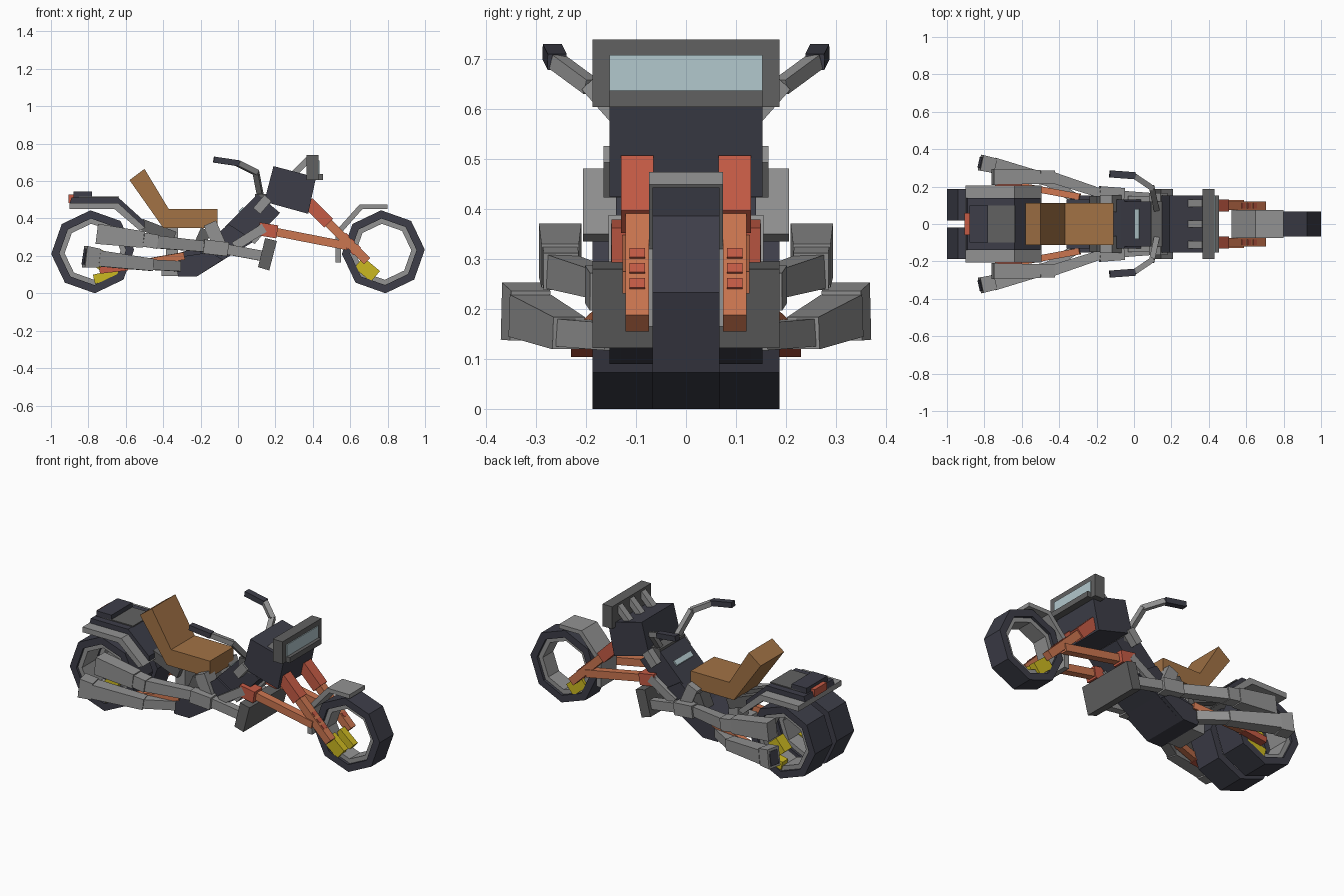
import bpy, bmesh, math
from mathutils import Vector

def material(name, rgb):
    m = bpy.data.materials.new(name)
    m.diffuse_color = (*rgb, 1)
    return m

DARK = material("dark_paint", (0.047, 0.048, 0.066))
GREY = material("light_metal", (0.29, 0.29, 0.29))
STEEL = material("dark_metal", (0.12, 0.12, 0.12))
BROWN = material("leather", (0.36, 0.17, 0.06))
ORANGE = material("orange_paint", (0.60, 0.18, 0.08))
RED = material("red_paint", (0.56, 0.105, 0.06))
YELLOW = material("yellow_paint", (0.60, 0.48, 0.015))
GLASS = material("pale_glass", (0.45, 0.58, 0.61))

def finish(name, bm, mat, mirror):
    bmesh.ops.recalc_face_normals(bm, faces=bm.faces)
    me = bpy.data.meshes.new(name)
    bm.to_mesh(me)
    bm.free()
    me.materials.append(mat)
    ob = bpy.data.objects.new(name, me)
    bpy.context.collection.objects.link(ob)
    if mirror:
        mod = ob.modifiers.new("mirror", 'MIRROR')
        mod.use_axis = (False, True, False)
        mod.use_clip = False
        mod.use_mirror_merge = False
    return ob

def prism(name, mat, pts, y0, y1=None):
    """Side outline in x,z extruded in y; a single width means centred."""
    mirror = y1 is not None
    if not mirror:
        y0, y1 = -y0, y0
    bm = bmesh.new()
    a = [bm.verts.new((x, y0, z)) for x, z in pts]
    b = [bm.verts.new((x, y1, z)) for x, z in pts]
    bm.faces.new(a)
    bm.faces.new(b[::-1])
    for i in range(len(pts)):
        j = (i + 1) % len(pts)
        bm.faces.new((a[i], b[i], b[j], a[j]))
    return finish(name, bm, mat, mirror)

def box(name, mat, x0, x1, z0, z1, y0, y1=None):
    return prism(name, mat, [(x0, z0), (x1, z0), (x1, z1), (x0, z1)], y0, y1)

def beam(name, mat, a, b, size_a, size_b=None, mirror=True):
    """Box or taper from a to b; sizes are (sideways, upward)."""
    a, b = Vector(a), Vector(b)
    d = (b - a).normalized()
    side = d.cross(Vector((0, 0, 1))).normalized()
    up = side.cross(d)
    bm = bmesh.new()
    loops = []
    for p, (w, h) in ((a, size_a), (b, size_b or size_a)):
        loops.append([bm.verts.new(p + side * (sx * w / 2) + up * (sz * h / 2))
                      for sx, sz in ((-1, -1), (1, -1), (1, 1), (-1, 1))])
    bm.faces.new(loops[0])
    bm.faces.new(loops[1])
    for i in range(4):
        j = (i + 1) % 4
        bm.faces.new((loops[0][i], loops[0][j], loops[1][j], loops[1][i]))
    return finish(name, bm, mat, mirror)

def ring(name, mat, cx, cz, r_out, r_in, y0, y1, mirror):
    """Eight-sided wheel ring."""
    bm = bmesh.new()
    section = ((r_out, y0), (r_out, y1), (r_in, y1), (r_in, y0))
    loops = []
    for i in range(8):
        t = math.radians(45 * i + 3)
        loops.append([bm.verts.new((cx + r * math.cos(t), y, cz + r * math.sin(t)))
                      for r, y in section])
    for i in range(8):
        p, q = loops[i], loops[(i + 1) % 8]
        for k in range(4):
            m = (k + 1) % 4
            bm.faces.new((p[k], p[m], q[m], q[k]))
    return finish(name, bm, mat, mirror)

# wheels
ring("front_tire", DARK, 0.777, 0.222, 0.222, 0.178, -0.067, 0.067, False)
ring("front_rim", GREY, 0.777, 0.222, 0.18, 0.15, -0.05, 0.05, False)
ring("rear_tire", DARK, -0.777, 0.222, 0.222, 0.178, 0.02, 0.187, True)
ring("rear_rim", GREY, -0.777, 0.222, 0.18, 0.15, 0.035, 0.172, True)

# front fender
prism("front_fender", GREY, [(0.52, 0.165), (0.52, 0.33), (0.65, 0.475), (0.80, 0.475),
      (0.80, 0.45), (0.665, 0.45), (0.55, 0.32), (0.55, 0.165)], 0.074)

# front fork, with small raised marks
top, mid, low = Vector((0.375, 0.098, 0.485)), Vector((0.485, 0.098, 0.375)), Vector((0.69, 0.098, 0.172))
beam("fork_upper", RED, top, mid, (0.065, 0.065))
beam("fork_lower", ORANGE, mid, low, (0.047, 0.047))
for i, t in enumerate((0.40, 0.55, 0.70)):
    p = mid.lerp(low, t)
    d = (low - mid).normalized() * 0.013
    beam("fork_mark_%d" % i, RED, p - d, p + d, (0.031, 0.056))
beam("front_brake", YELLOW, (0.645, 0.045, 0.165), (0.735, 0.045, 0.09), (0.042, 0.075))

# front swingarm
beam("front_arm", ORANGE, (0.19, 0.105, 0.33), (0.585, 0.105, 0.253), (0.045, 0.045))
beam("front_arm_mount", RED, (0.11, 0.112, 0.345), (0.21, 0.112, 0.328), (0.075, 0.07))

# head fairing and windshield
prism("head_fairing", DARK, [(0.19, 0.68), (0.417, 0.62), (0.375, 0.425), (0.14, 0.49)], 0.153)
box("windshield_frame", STEEL, 0.365, 0.43, 0.605, 0.74, 0.187)
box("windshield_pane", GLASS, 0.427, 0.435, 0.638, 0.709, 0.153)
box("windshield_ledge", STEEL, 0.43, 0.455, 0.605, 0.638, 0.153)
beam("windshield_strut", GREY, (0.28, 0.112, 0.62), (0.375, 0.112, 0.715), (0.04, 0.035))
beam("windshield_middle_strut", GREY, (0.28, 0, 0.62), (0.375, 0, 0.715), (0.04, 0.035), mirror=False)

# fuel tank with gauge plate
prism("tank", DARK, [(-0.07, 0.355), (0.105, 0.53), (0.225, 0.43), (0.07, 0.27)], 0.12)
prism("tank_gauge", GLASS, [(0.008, 0.433), (0.030, 0.455), (0.026, 0.463), (0.004, 0.441)], 0.08)

# steering neck
beam("neck_block", GREY, (0.10, 0.14, 0.44), (0.16, 0.14, 0.51), (0.05, 0.05))
box("neck", STEEL, 0.09, 0.17, 0.45, 0.53, 0.12)

# handlebars
beam("grip", DARK, (-0.13, 0.268, 0.715), (0.005, 0.258, 0.695), (0.038, 0.032))
beam("handlebar_outer", GREY, (0.0, 0.258, 0.695), (0.10, 0.19, 0.645), (0.03, 0.03))
beam("handlebar_inner", GREY, (0.095, 0.195, 0.65), (0.12, 0.08, 0.52), (0.03, 0.03))

# engine and lower frame
prism("engine_block", DARK, [(-0.36, 0.20), (-0.31, 0.09), (-0.22, 0.09), (-0.06, 0.19),
      (0.09, 0.28), (-0.05, 0.37), (-0.18, 0.26)], 0.13)
prism("engine_sump", DARK, [(-0.34, 0.19), (-0.32, 0.09), (-0.22, 0.09), (-0.08, 0.18), (-0.15, 0.22)], 0.153)
box("gearbox", GREY, -0.41, -0.31, 0.092, 0.20, 0.10)
box("gearbox_post", GREY, -0.385, -0.32, 0.19, 0.36, 0.05)
beam("cylinder_front", GREY, (-0.10, 0.11, 0.26), (-0.15, 0.11, 0.375), (0.09, 0.07))
beam("cylinder_rear", STEEL, (-0.21, 0.11, 0.25), (-0.17, 0.11, 0.34), (0.08, 0.06))
beam("frame_tube", GREY, (-0.02, 0.13, 0.25), (0.14, 0.13, 0.35), (0.04, 0.05))

# radiator
prism("radiator", STEEL, [(0.107, 0.14), (0.167, 0.122), (0.208, 0.28), (0.145, 0.295)], 0.187)
beam("radiator_mount", GREY, (0.07, 0.10, 0.28), (0.14, 0.10, 0.36), (0.08, 0.05))

# seat
prism("seat", BROWN, [(-0.58, 0.605), (-0.50, 0.665), (-0.37, 0.45), (-0.11, 0.45),
      (-0.11, 0.35), (-0.40, 0.35)], 0.113)

# rear fender, cover, luggage box and tail light
prism("rear_fender", GREY, [(-0.90, 0.482), (-0.64, 0.482), (-0.495, 0.35), (-0.525, 0.335),
      (-0.66, 0.45), (-0.90, 0.45)], 0.206)
prism("rear_cover", DARK, [(-0.90, 0.48), (-0.89, 0.512), (-0.64, 0.512), (-0.50, 0.385),
      (-0.50, 0.35), (-0.64, 0.48)], 0.14)
box("cover_panel", STEEL, -0.85, -0.635, 0.511, 0.518, 0.10)
box("tail_box", DARK, -0.88, -0.78, 0.51, 0.545, 0.10)
box("tail_light", RED, -0.905, -0.878, 0.482, 0.527, 0.058)
beam("seat_support", STEEL, (-0.52, 0.06, 0.37), (-0.34, 0.06, 0.30), (0.05, 0.06))

# upper exhausts
beam("upper_muffler", GREY, (-0.755, 0.252, 0.318), (-0.505, 0.252, 0.287), (0.085, 0.108), (0.075, 0.088))
beam("upper_muffler_neck", GREY, (-0.505, 0.252, 0.287), (-0.43, 0.25, 0.275), (0.07, 0.075))
beam("upper_pipe_rear", GREY, (-0.44, 0.25, 0.275), (-0.18, 0.165, 0.25), (0.06, 0.068), (0.05, 0.058))
beam("upper_pipe_joint", GREY, (-0.185, 0.165, 0.25), (-0.055, 0.155, 0.235), (0.075, 0.075))
beam("upper_pipe_front", GREY, (-0.06, 0.155, 0.235), (0.14, 0.14, 0.198), (0.045, 0.055))

# lower exhausts
beam("lower_muffler_end", GREY, (-0.82, 0.328, 0.196), (-0.745, 0.312, 0.187), (0.085, 0.115), (0.08, 0.10))
beam("lower_muffler_opening", DARK, (-0.824, 0.329, 0.1965), (-0.815, 0.327, 0.195), (0.06, 0.085))
beam("lower_muffler", GREY, (-0.75, 0.313, 0.187), (-0.46, 0.235, 0.152), (0.085, 0.085), (0.065, 0.065))
beam("lower_pipe", GREY, (-0.47, 0.237, 0.153), (-0.32, 0.14, 0.145), (0.055, 0.055))

# rear swingarm and brakes
beam("rear_arm", ORANGE, (-0.29, 0.145, 0.20), (-0.60, 0.202, 0.145), (0.035, 0.04))
beam("rear_arm_end", RED, (-0.59, 0.205, 0.14), (-0.74, 0.205, 0.122), (0.05, 0.035))
beam("rear_brake_low", YELLOW, (-0.77, 0.155, 0.075), (-0.64, 0.155, 0.105), (0.055, 0.05))
beam("rear_brake_high", YELLOW, (-0.76, 0.14, 0.14), (-0.70, 0.14, 0.21), (0.07, 0.07))
